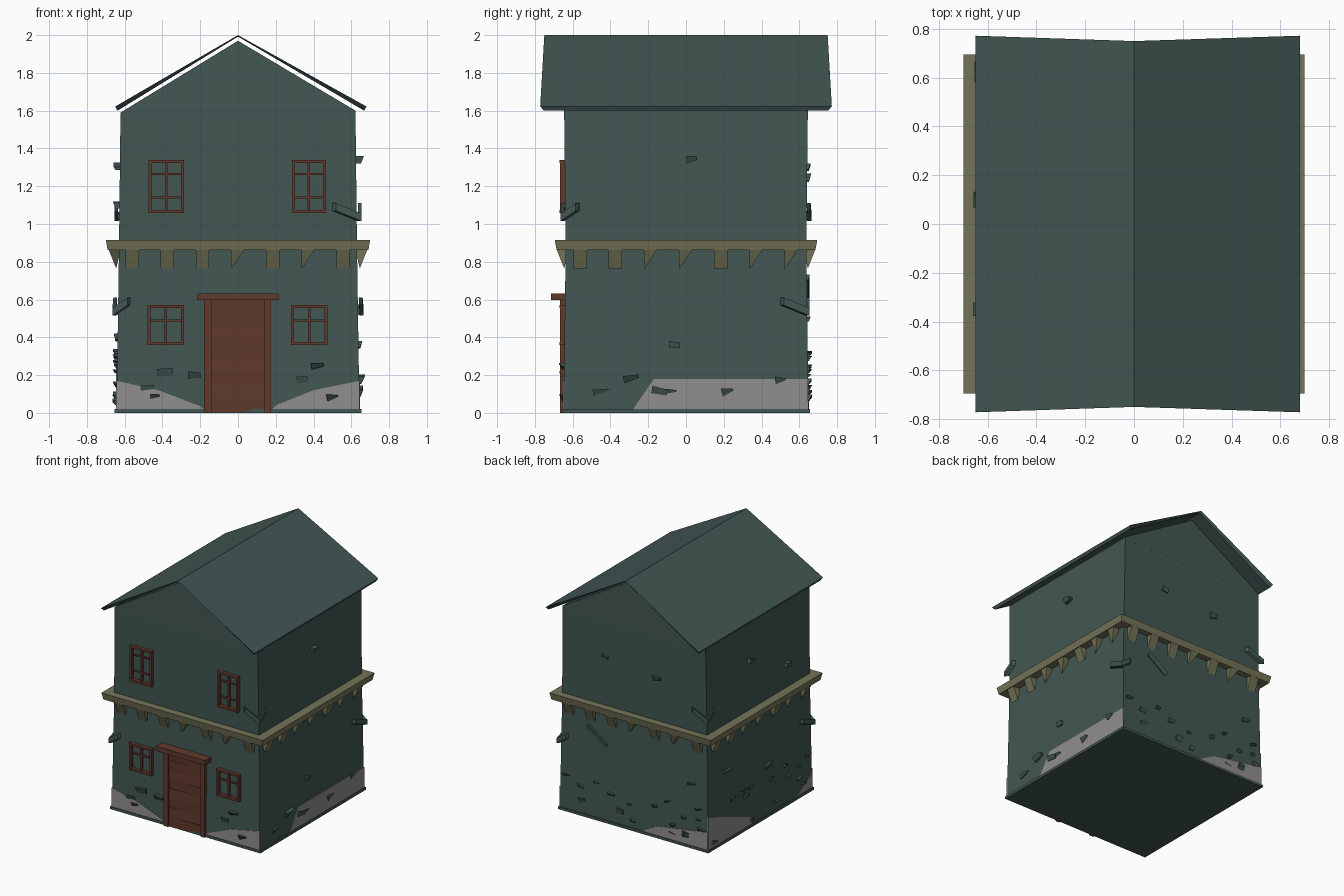
import bpy, bmesh, math, random
from mathutils import Matrix, Vector

random.seed(4)
if "Cube" in bpy.data.objects:
    bpy.data.objects.remove(bpy.data.objects["Cube"], do_unlink=True)


def material(name, rgb):
    m = bpy.data.materials.new(name)
    m.use_nodes = True
    m.diffuse_color = (*rgb, 1)
    m.node_tree.nodes["Principled BSDF"].inputs["Base Color"].default_value = (*rgb, 1)
    return m


TEAL = material("weathered teal", (0.054, 0.095, 0.087))
OLIVE = material("olive trim", (0.174, 0.174, 0.098))
WOOD = material("red brown wood", (0.117, 0.041, 0.025))
PLASTER = material("bare plaster", (0.283, 0.27, 0.27))

# Wall frames: local x runs along the wall, -y points outward
FRONT, RIGHT, BACK, LEFT = [Matrix.Rotation(math.radians(a), 4, "Z") for a in (0, 90, 180, 270)]
WALLS = (FRONT, RIGHT, BACK, LEFT)


def finish(name, bm, mat, matrix=Matrix()):
    bmesh.ops.transform(bm, matrix=matrix, verts=bm.verts)
    bmesh.ops.recalc_face_normals(bm, faces=bm.faces)
    me = bpy.data.meshes.new(name)
    bm.to_mesh(me)
    bm.free()
    me.materials.append(mat)
    ob = bpy.data.objects.new(name, me)
    bpy.context.collection.objects.link(ob)
    return ob


def add_box(bm, x0, x1, y0, y1, z0, z1):
    m = Matrix.Translation(((x0 + x1) / 2, (y0 + y1) / 2, (z0 + z1) / 2)) \
        @ Matrix.Diagonal((x1 - x0, y1 - y0, z1 - z0, 1))
    return bmesh.ops.create_cube(bm, size=1, matrix=m)["verts"]


def box(name, mat, *dims, matrix=Matrix()):
    bm = bmesh.new()
    add_box(bm, *dims)
    return finish(name, bm, mat, matrix)


def loft(bm, rings):
    """Skin closed rings of equal length and cap the ends."""
    rows = [[bm.verts.new(p) for p in ring] for ring in rings]
    n = len(rows[0])
    for a, b in zip(rows, rows[1:]):
        for i in range(n):
            j = (i + 1) % n
            bm.faces.new((a[i], a[j], b[j], b[i]))
    bm.faces.new(rows[0])
    bm.faces.new(rows[-1])


def rect(hx, hy, z):
    return [(-hx, -hy, z), (hx, -hy, z), (hx, hy, z), (-hx, hy, z)]


# House body, slightly narrower upward, with a gable on top
bm = bmesh.new()
loft(bm, [rect(.643, .648, 0), rect(.63, .637, .88), rect(.622, .645, 1.59)])
finish("walls", bm, TEAL)
bm = bmesh.new()
loft(bm, [[(-.622, y, 1.58), (.622, y, 1.58), (.622, y, 1.6), (0, y, 1.97), (-.622, y, 1.59)]
          for y in (-.645, .645)])
finish("gable", bm, TEAL)
box("base_skirting", TEAL, -.653, .653, -.656, .656, 0, .02)

# Roof slopes, thin at the ridge and thicker at the eaves
for side, eave in ((-1, .65), (1, .68)):
    bm = bmesh.new()
    ring = lambda x, y, top, low, inset: [(x, -y, top), (x, y, top),
                                          (x - side * inset, y - .02, low), (x - side * inset, -y + .02, low)]
    loft(bm, [ring(0, .75, 2.0, 1.992, 0), ring(side * eave, .772, 1.622, 1.6, .012)])
    finish("roof_slope", bm, TEAL)

# Trim band around the middle, flaring toward the top
bm = bmesh.new()
loft(bm, [rect(.69, .685, .862), rect(.7, .695, .915)])
finish("trim_band", bm, OLIVE)

# Wedge brackets below the trim; some are broken to a point
for k, wall in enumerate(WALLS):
    bm = bmesh.new()
    for i in range(7):
        u = -.56 + i * .186
        low_right = u - .03 if i in ((3, 5), (2, 3, 5, 6))[k % 2] else u + .035
        loft(bm, [[(u - .035, -.62, .865), (u - .035, -.685, .865), (u - .035, -.645, .765)],
                  [(u + .035, -.62, .865), (u + .035, -.685, .865), (low_right, -.645, .765)]])
    finish("trim_brackets", bm, OLIVE, wall)


def window(name, x0, x1, z0, z1, bars):
    bm = bmesh.new()
    w, back, out = .016, -.63, -.668
    for a, b in ((x0, x0 + w), (x1 - w, x1)):
        add_box(bm, a, b, out, back, z0, z1)
    for a, b in ((z0, z0 + w), (z1 - w, z1)):
        add_box(bm, x0, x1, out - .002, back, a, b)
    mid = (x0 + x1) / 2
    add_box(bm, mid - .007, mid + .007, -.658, back, z0, z1)
    for z in bars:
        add_box(bm, x0, x1, -.656, back, z - .005, z + .005)
    finish(name, bm, WOOD)


for x0, x1 in ((-.475, -.285), (.285, .465)):
    window("upper_window", x0, x1, 1.058, 1.338, (1.14, 1.265))
for x0, x1 in ((-.48, -.285), (.28, .475)):
    window("lower_window", x0, x1, .36, .57, (.49,))

# Door: posts, lintel and uneven overlapping boards
for x0, x1 in ((-.18, -.14), (.14, .175)):
    box("door_post", WOOD, x0, x1, -.668, -.62, 0, .6)
box("door_lintel", WOOD, -.215, .215, -.715, -.62, .597, .633)
bm = bmesh.new()
for i in range(8):
    z = .005 + i * .074
    for v in add_box(bm, -.142, .142, -.655, -.63, z, z + .074):
        if v.co.y < -.64:
            v.co.y += random.uniform(-.004, .005)
finish("door_boards", bm, WOOD)

# Bare plaster patches near the ground
PATCHES = (
    (FRONT, [(-.643, .02), (-.18, .02), (-.2, .035), (-.42, .12), (-.643, .17)]),
    (FRONT, [(.18, .02), (.643, .02), (.643, .17), (.4, .12), (.2, .04)]),
    (RIGHT, [(-.28, .02), (.645, .02), (.645, .18), (-.17, .18)]),
    (BACK, [(.07, .02), (.643, .02), (.643, .16), (.2, .09)]),
    (LEFT, [(-.645, .02), (-.1, .02), (-.12, .08), (-.645, .28)]),
    (LEFT, [(.45, .02), (.645, .02), (.645, .13)]),
)
for wall, pts in PATCHES:
    bm = bmesh.new()
    out = .651 if wall in (FRONT, BACK) else .646
    loft(bm, [[(u, -d, z) for u, z in pts] for d in (out - .006, out)])
    finish("plaster_patch", bm, PLASTER, wall)


def chip(bm, u, z, w, h, depth, angle=0, taper=.5):
    """A small broken brick poking out of a wall."""
    verts = add_box(bm, -w / 2, w / 2, -depth, .03, -h / 2, h / 2)
    for v in verts:
        if v.co.x > 0:
            v.co.z *= taper
        if v.co.y < 0 and v.co.z < 0:
            v.co.y *= .4
    place = Matrix.Translation((u, -.643, z)) @ Matrix.Rotation(angle, 4, "Y")
    bmesh.ops.transform(bm, matrix=place, verts=verts)


CHIPS = (
    (FRONT, [(-.385, .215), (-.23, .2), (-.48, .13), (-.44, .09), (.42, .25), (.34, .175), (.5, .085)]),
    (RIGHT, [(.03, 1.345), (-.06, .36), (-.29, .185), (-.14, .115), (-.09, .115), (.22, .115),
             (.5, .175), (-.45, .115)]),
    (BACK, [(-.45, .12), (-.12, .12), (.2, 1.25), (-.25, 1.3), (.5, .5)]),
    (LEFT, [(-.1, 1.3), (.35, 1.1), (-.4, .55), (.1, .4)]),
)
for wall, spots in CHIPS:
    bm = bmesh.new()
    for u, z in spots:
        chip(bm, u, z, random.uniform(.05, .085), random.uniform(.025, .045),
             random.uniform(.012, .03), random.uniform(-.25, .25), random.uniform(.2, 1))
    # extra rubble low on the rear and left walls
    if wall in (BACK, LEFT):
        for i in range(16):
            chip(bm, random.uniform(-.6, .6), random.uniform(.05, .33), random.uniform(.03, .06),
                 random.uniform(.015, .035), random.uniform(.008, .025), random.uniform(-.3, .3))
    finish("wall_chips", bm, TEAL, wall)

# Bent boards wrapped around the corners
for wall, z in ((FRONT, 1.06), (RIGHT, .56), (BACK, 1.06), (LEFT, .56)):
    bm = bmesh.new()
    ring = lambda x, y, zz: [(x, y, zz - .02), (x + .02, y - .02, zz - .02),
                             (x + .02, y - .02, zz + .02), (x, y, zz + .02)]
    loft(bm, [ring(.5, -.64, z + .03), ring(.635, -.645, z - .025), ring(.635, -.565, z + .03)])
    finish("corner_board", bm, TEAL, wall)

# Loose slanted board on the rear wall
bm = bmesh.new()
chip(bm, -.32, .66, .2, .035, .012, math.radians(35), 1)
finish("rear_board", bm, TEAL, BACK)
